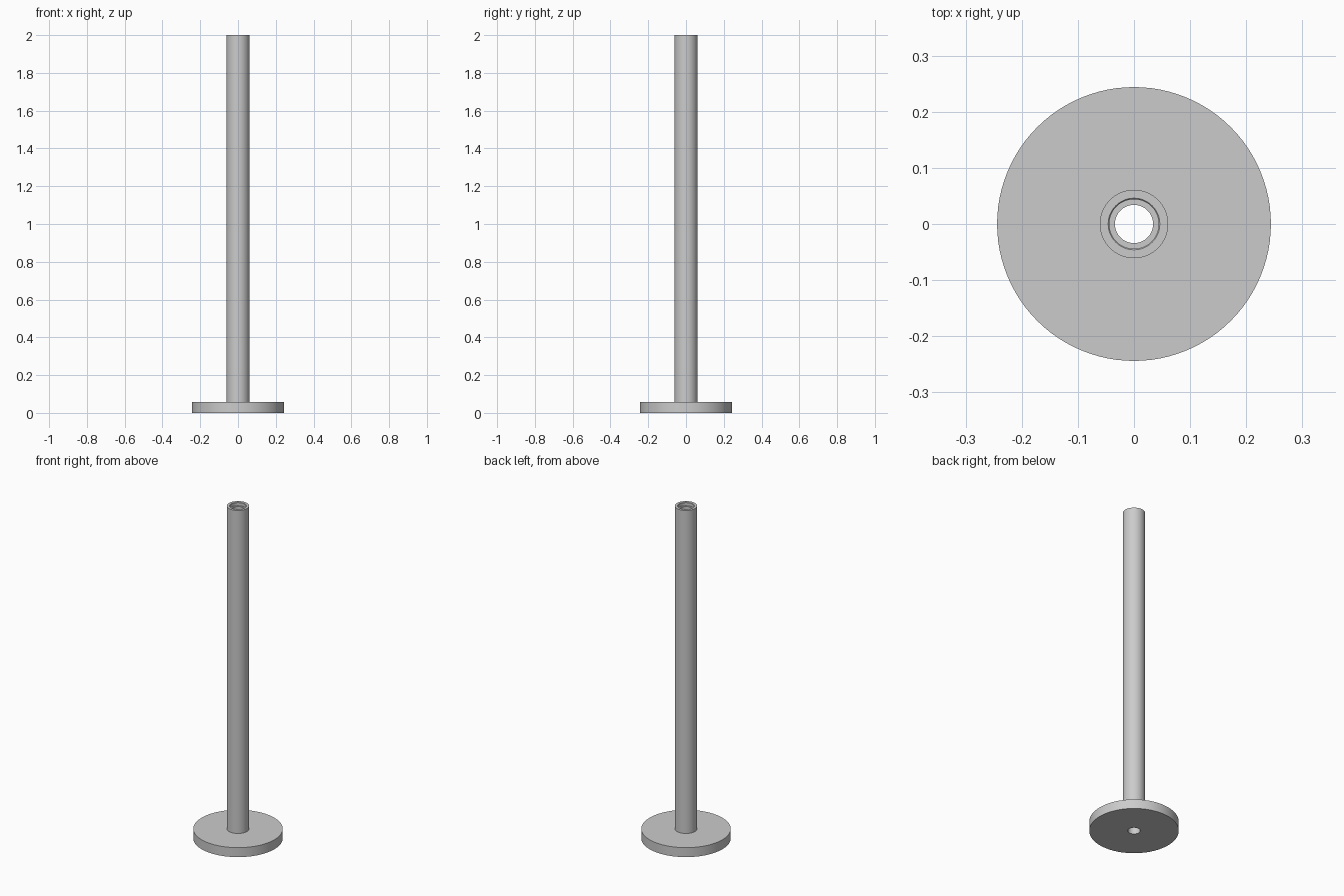
import bpy, bmesh, math

if "Cube" in bpy.data.objects:
    bpy.data.objects.remove(bpy.data.objects["Cube"])

SEGMENTS = 96
grey = bpy.data.materials.new("plain grey")
grey.diffuse_color = (0.6, 0.6, 0.6, 1)
grey.use_nodes = True
grey.node_tree.nodes["Principled BSDF"].inputs["Base Color"].default_value = grey.diffuse_color


def lathe(name, profile):
    """Spin an open (radius, height) profile around the z axis."""
    bm = bmesh.new()
    rings = []
    for r, z in profile:
        rings.append([bm.verts.new((r * math.cos(2 * math.pi * i / SEGMENTS),
                                    r * math.sin(2 * math.pi * i / SEGMENTS), z))
                      for i in range(SEGMENTS)])
    for a, b in zip(rings, rings[1:]):
        for i in range(SEGMENTS):
            j = (i + 1) % SEGMENTS
            bm.faces.new((a[i], a[j], b[j], b[i]))
    mesh = bpy.data.meshes.new(name)
    bm.to_mesh(mesh)
    bm.free()
    mesh.materials.append(grey)
    obj = bpy.data.objects.new(name, mesh)
    bpy.context.collection.objects.link(obj)
    bpy.ops.object.select_all(action='DESELECT')
    obj.select_set(True)
    bpy.context.view_layer.objects.active = obj
    bpy.ops.object.shade_smooth_by_angle(angle=math.radians(30))
    return obj


BASE_H, PIPE_R, BORE_R = 0.057, 0.061, 0.034

# Round foot plate with a through hole
lathe("base_plate", [(BORE_R, BASE_H), (BORE_R, 0), (0.244, 0),
                     (0.244, BASE_H), (PIPE_R, BASE_H)])

# Upright tube with a shallow recess around the bore at its top
lathe("tube", [(PIPE_R, BASE_H), (PIPE_R, 2.0), (0.046, 2.0), (0.044, 1.998),
               (0.044, 1.98), (BORE_R, 1.98), (BORE_R, BASE_H)])
